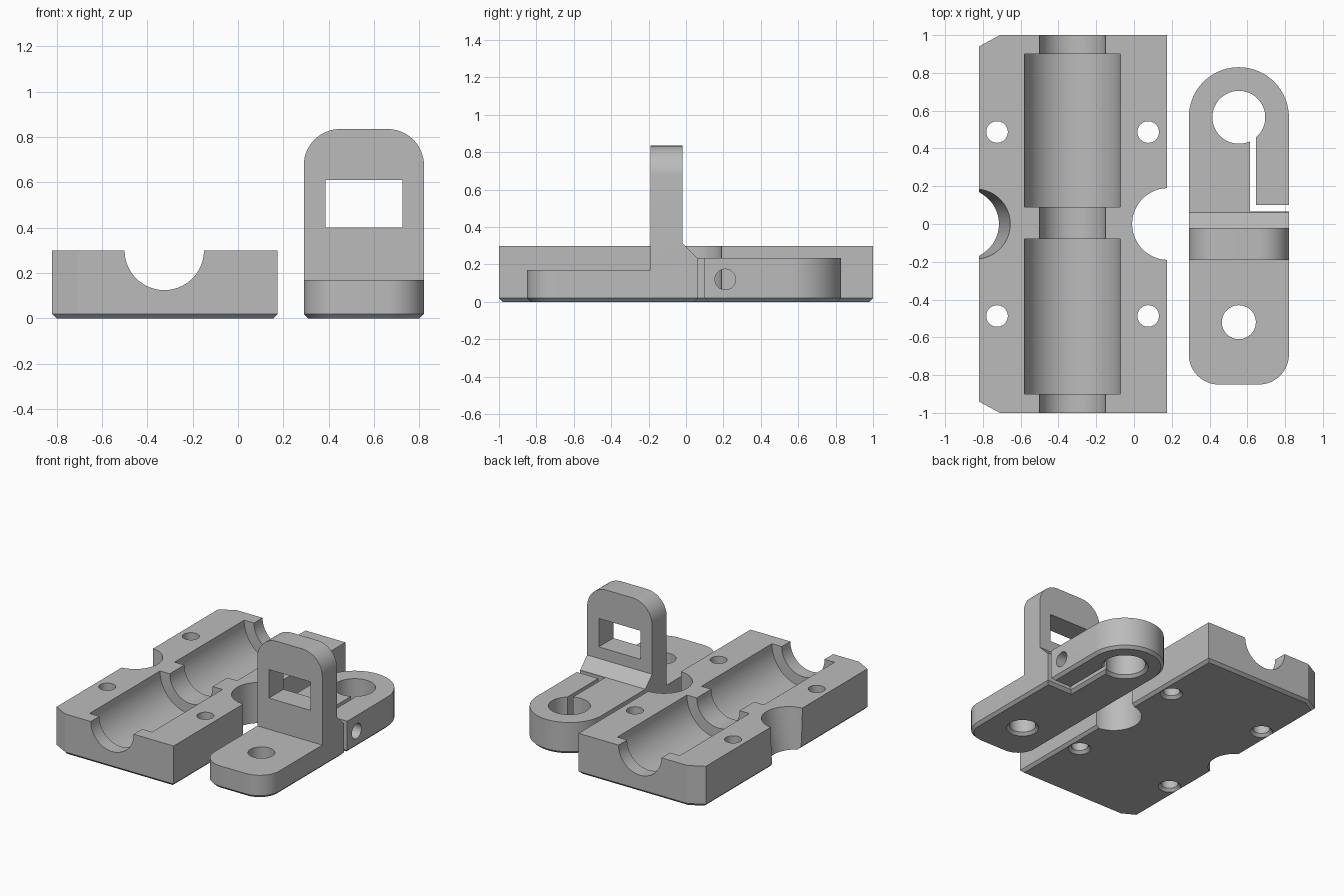
import bpy, bmesh, math

cube = bpy.data.objects.get("Cube")
if cube:
    bpy.data.objects.remove(cube, do_unlink=True)

grey = bpy.data.materials.new("plain grey")
grey.use_nodes = True
tone = (0.5, 0.5, 0.5, 1)
grey.diffuse_color = tone
grey.node_tree.nodes["Principled BSDF"].inputs["Base Color"].default_value = tone

PLACE = {"x": lambda u, v, w: (w, u, v),
         "y": lambda u, v, w: (u, w, v),
         "z": lambda u, v, w: (u, v, w)}


def circle(u, v, r, n=64):
    return [(u + r * math.cos(math.tau * (i + 0.5) / n),
             v + r * math.sin(math.tau * (i + 0.5) / n)) for i in range(n)]


def arc(u, v, r, start, end, n=16):
    angles = [math.radians(start + (end - start) * i / n) for i in range(n + 1)]
    return [(u + r * math.cos(a), v + r * math.sin(a)) for a in angles]


def rect(u0, u1, v0, v1, grow=0):
    u0, u1, v0, v1 = u0 - grow, u1 + grow, v0 - grow, v1 + grow
    return [(u0, v0), (u1, v0), (u1, v1), (u0, v1)]


def loft(name, rings, axis="z", chamfer=0):
    """Closed solid through a stack of (outline, distance) rings."""
    bm = bmesh.new()
    rows = [[bm.verts.new(PLACE[axis](u, v, w)) for u, v in pts] for pts, w in rings]
    bm.faces.new(rows[0])
    bm.faces.new(rows[-1])
    for low, high in zip(rows, rows[1:]):
        for i in range(len(low)):
            j = (i + 1) % len(low)
            bm.faces.new((low[i], low[j], high[j], high[i]))
    bmesh.ops.recalc_face_normals(bm, faces=bm.faces)
    if chamfer:
        edges = [e for e in bm.edges if all(abs(v.co.z) < 1e-5 for v in e.verts)]
        bmesh.ops.bevel(bm, geom=edges, offset=chamfer, segments=1, affect="EDGES")
    mesh = bpy.data.meshes.new(name)
    bm.to_mesh(mesh)
    bm.free()
    mesh.materials.append(grey)
    obj = bpy.data.objects.new(name, mesh)
    bpy.context.collection.objects.link(obj)
    return obj


def combine(target, tool, operation="DIFFERENCE"):
    mod = target.modifiers.new("cut", "BOOLEAN")
    mod.operation, mod.object, mod.solver = operation, tool, "EXACT"
    bpy.context.view_layer.objects.active = target
    bpy.ops.object.modifier_apply(modifier=mod.name)
    bpy.data.objects.remove(tool, do_unlink=True)


def flared(outline):
    """Vertical cutter that opens out at the underside."""
    return loft("cutter", [(outline(0.03), -0.01), (outline(0), 0.02), (outline(0), 0.6)])


def drill(target, x, y, r):
    combine(target, flared(lambda grow: circle(x, y, r + grow)))


def finish(obj):
    bpy.ops.object.select_all(action="DESELECT")
    obj.select_set(True)
    bpy.context.view_layer.objects.active = obj
    bpy.ops.object.shade_smooth_by_angle(angle=math.radians(25))


# Bearing block with clipped left corners
outline = [(-0.71, -1), (0.175, -1), (0.175, 1), (-0.71, 1), (-0.82, 0.94), (-0.82, -0.94)]
block = loft("bearing_block", [(outline, 0), (outline, 0.3)], chamfer=0.02)

# Stepped half-round channel
wide, narrow = circle(-0.325, 0.3, 0.255), circle(-0.325, 0.3, 0.175)
combine(block, loft("cutter", [
    (narrow, -1.1), (narrow, -0.9), (wide, -0.9), (wide, -0.08), (narrow, -0.08),
    (narrow, 0.09), (wide, 0.09), (wide, 0.9), (narrow, 0.9), (narrow, 1.1)], "y"))

# Side notches: straight on the right, leaning on the left
combine(block, loft("cutter", [(circle(0.18, 0, 0.19), -0.1), (circle(0.18, 0, 0.19), 0.4)]))
combine(block, loft("cutter", [(circle(-0.92, 0, 0.185), -0.1), (circle(-0.82, 0, 0.185), 0.4)]))

# Four screw holes
for x in (-0.725, 0.075):
    for y in (-0.487, 0.487):
        drill(block, x, y, 0.057)
finish(block)

# Clamp bracket: plan outline crossed with side and front profiles
plan = (arc(0.555, 0.565, 0.265, 0, 180, 48) + arc(0.45, -0.69, 0.16, 180, 270)
        + arc(0.66, -0.69, 0.16, 270, 360))
bracket = loft("clamp_bracket", [(plan, 0), (plan, 1)], chamfer=0.02)
side = [(-1, -0.1), (1, -0.1), (1, 0.235), (0.06, 0.235), (-0.02, 0.315),
        (-0.02, 0.9), (-0.19, 0.9), (-0.19, 0.17), (-1, 0.17)]
combine(bracket, loft("cutter", [(side, 0.2), (side, 0.9)], "x"), "INTERSECT")
front = ([(0.28, -0.2), (0.83, -0.2), (0.83, 0.675)] + arc(0.66, 0.675, 0.16, 0, 90)
         + arc(0.45, 0.675, 0.16, 90, 180) + [(0.28, 0.675)])
combine(bracket, loft("cutter", [(front, -1.2), (front, 1.2)], "y"), "INTERSECT")

# Window in the upright
window = rect(0.385, 0.725, 0.4, 0.61)
combine(bracket, loft("cutter", [(window, -0.4), (window, 0.2)], "y"))

# Foot hole, clamp bore, clamp slots and cross screw hole
drill(bracket, 0.555, -0.52, 0.09)
drill(bracket, 0.555, 0.565, 0.14)
combine(bracket, flared(lambda grow: rect(0.615, 0.645, 0.065, 0.5, grow)))
combine(bracket, flared(lambda grow: rect(0.615, 0.9, 0.065, 0.1, grow)))
screw = circle(0.21, 0.12, 0.055, 48)
combine(bracket, loft("cutter", [(screw, 0.2), (screw, 0.9)], "x"))
finish(bracket)
